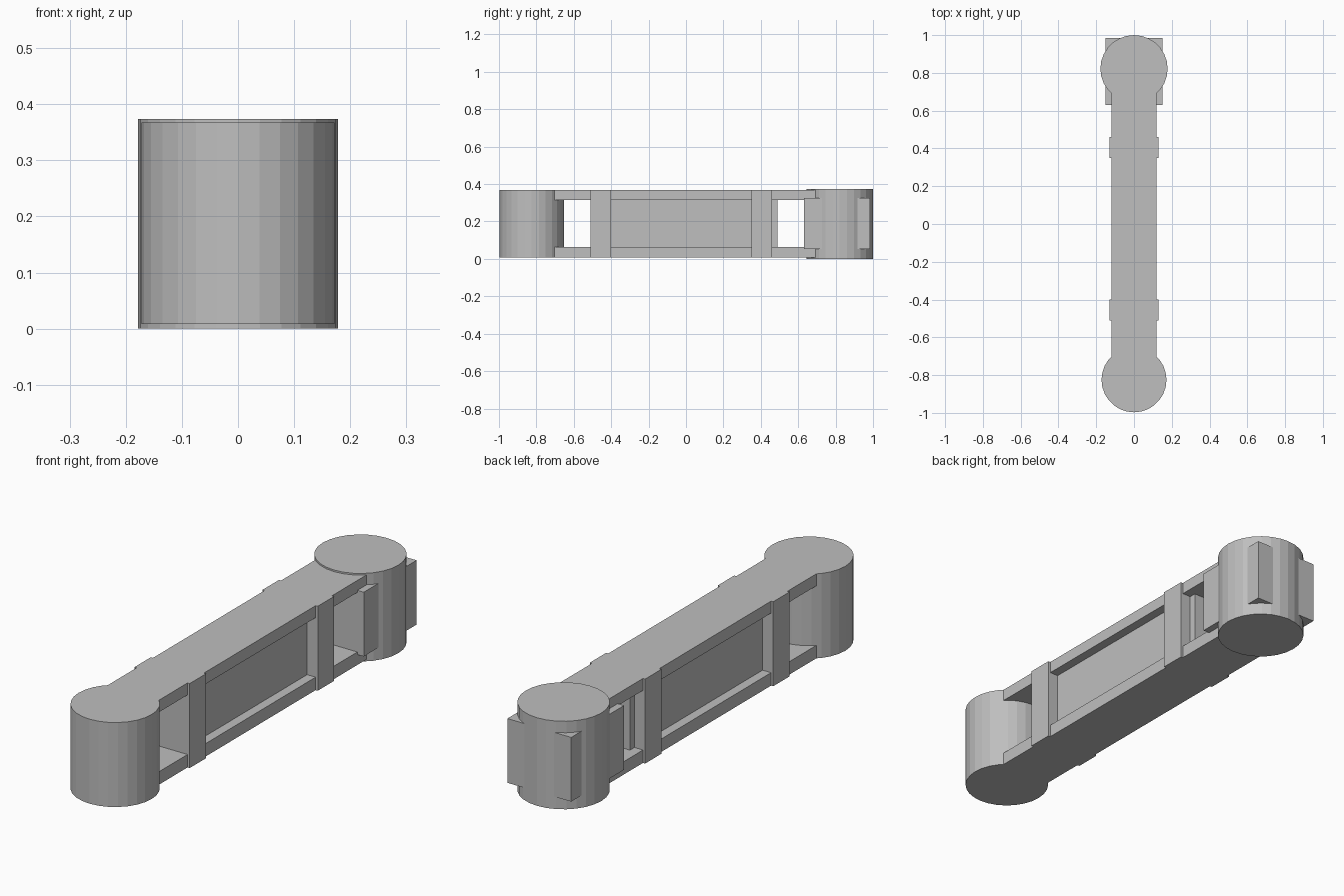
import bpy

cube = bpy.data.objects.get("Cube")
if cube:
    bpy.data.objects.remove(cube, do_unlink=True)

grey = bpy.data.materials.new("plain grey")
grey.use_nodes = True
GREY = (0.52, 0.52, 0.52, 1)
grey.diffuse_color = GREY
grey.node_tree.nodes["Principled BSDF"].inputs["Base Color"].default_value = GREY


def finish(name):
    ob = bpy.context.object
    ob.name = name
    ob.data.materials.append(grey)
    bpy.ops.object.transform_apply(location=True, rotation=True, scale=True)
    return ob


def box(name, half_width, y0, y1, z0, z1):
    bpy.ops.mesh.primitive_cube_add(size=1, location=(0, (y0 + y1) / 2, (z0 + z1) / 2))
    bpy.context.object.scale = (2 * half_width, y1 - y0, z1 - z0)
    return finish(name)


def drum(name, radius, y, z0, z1):
    bpy.ops.mesh.primitive_cylinder_add(vertices=28, radius=radius, depth=z1 - z0,
                                        location=(0, y, (z0 + z1) / 2))
    return finish(name)


def union(base, parts):
    # Fuse parts so flush faces leave no seams
    for part in parts:
        mod = base.modifiers.new("join", "BOOLEAN")
        mod.operation = "UNION"
        mod.solver = "EXACT"
        mod.object = part
        bpy.ops.object.select_all(action="DESELECT")
        bpy.context.view_layer.objects.active = base
        base.select_set(True)
        bpy.ops.object.modifier_apply(modifier=mod.name)
        bpy.data.objects.remove(part, do_unlink=True)


LOW, HIGH = 0.008, 0.367

# Link frame: round front end, two long plates, two cross posts and a thin web
frame = drum("link_frame", 0.172, -0.825, LOW, HIGH)
union(frame, [
    box("top_plate", 0.12, -0.8, 0.8, 0.316, HIGH),
    box("bottom_plate", 0.12, -0.8, 0.8, LOW, 0.063),
    box("front_post", 0.13, -0.51, -0.40, LOW, HIGH),
    box("rear_post", 0.13, 0.35, 0.46, LOW, HIGH),
    box("web", 0.08, -0.45, 0.49, 0.03, 0.34),
])

# Rear hub with a square block whose corners stand out as lugs
drum("rear_hub", 0.178, 0.822, 0, 0.374)
box("hub_lug_block", 0.15, 0.63, 0.985, 0.052, 0.325)
